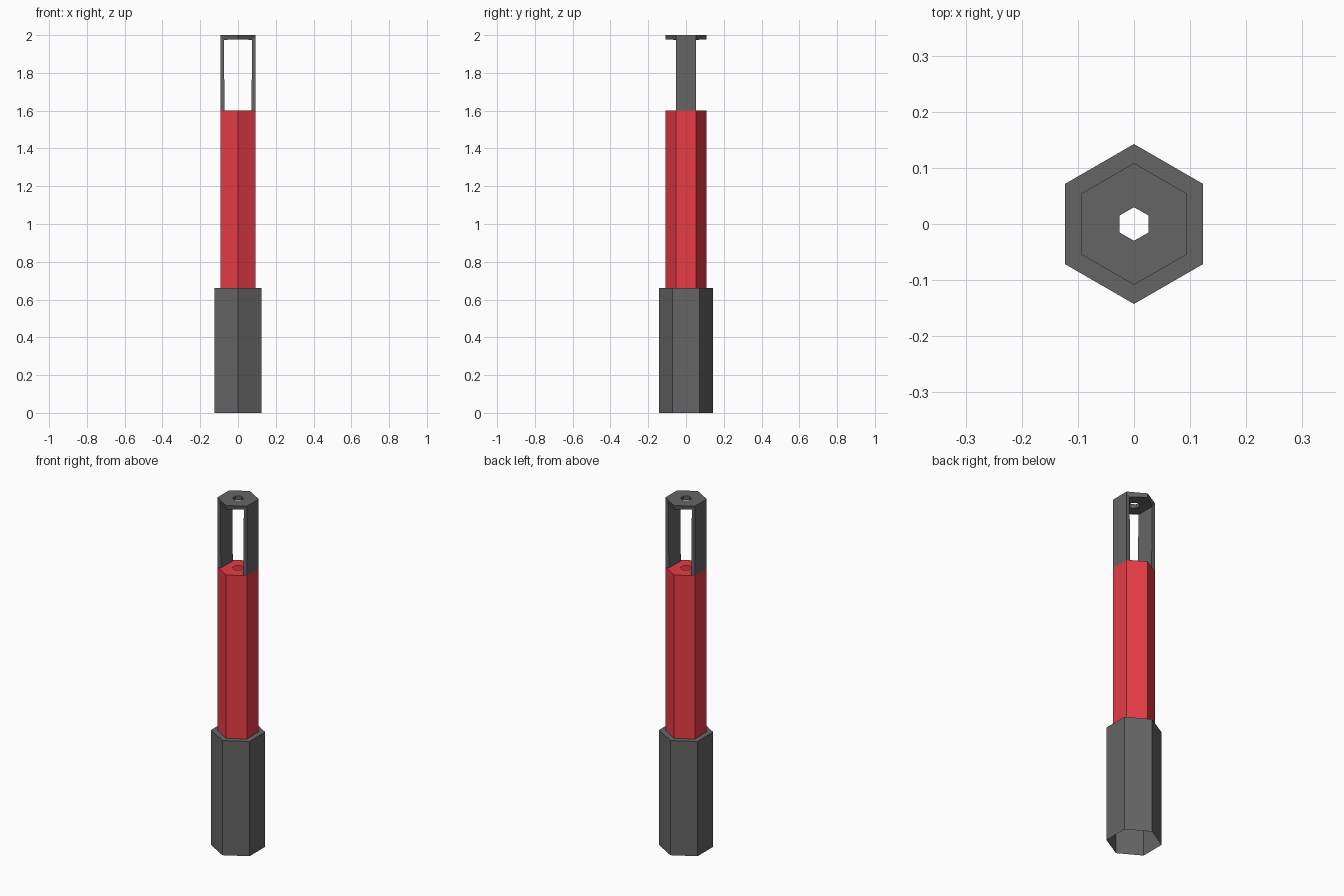
import bpy, bmesh, math

if "Cube" in bpy.data.objects:
    bpy.data.objects.remove(bpy.data.objects["Cube"])

SIDES = 6
R_GRIP, R_BODY, R_HOLE = 0.1425, 0.1085, 0.03
Z_GRIP, Z_BODY, Z_TOP = 0.66, 1.6, 2.0


def material(name, rgb):
    m = bpy.data.materials.new(name)
    m.diffuse_color = (*rgb, 1)
    m.use_nodes = True
    m.node_tree.nodes["Principled BSDF"].inputs["Base Color"].default_value = m.diffuse_color
    return m


def ring(bm, r, z):
    # hexagon with corners on the y axis, flats on the x axis
    return [bm.verts.new((r * math.cos(math.radians(60 * i - 30)),
                          r * math.sin(math.radians(60 * i - 30)), z))
            for i in range(SIDES)]


def bridge(bm, low, high, sides=range(SIDES)):
    for i in sides:
        j = (i + 1) % SIDES
        bm.faces.new((low[i], low[j], high[j], high[i]))


def finish(name, bm, mat=None):
    mesh = bpy.data.meshes.new(name)
    bm.to_mesh(mesh)
    bm.free()
    obj = bpy.data.objects.new(name, mesh)
    bpy.context.collection.objects.link(obj)
    if mat:
        mesh.materials.append(mat)
    return obj


def lathe(name, profile, mat=None):
    bm = bmesh.new()
    rings = [ring(bm, r, z) for r, z in profile]
    for a, b in zip(rings, rings[1:]):
        bridge(bm, a, b)
    return finish(name, bm, mat)


grey = material("dark_grey", (0.13, 0.13, 0.13))
red = material("red", (0.80, 0.045, 0.06))
pale = material("cap_grey", (0.13, 0.13, 0.13))

# Open-bottomed grip sleeve with a ledge on top
lathe("grip", [(R_GRIP, 0), (R_GRIP, Z_GRIP), (R_BODY, Z_GRIP)], grey)

# Red shaft with a small hole in its top face
lathe("shaft", [(R_BODY, Z_GRIP), (R_BODY, Z_BODY), (R_HOLE, Z_BODY)], red)

# Pierced cap carried by two side struts, thickened inwards with mitred corners
bm = bmesh.new()
base, rim, hole = ring(bm, R_BODY, Z_BODY), ring(bm, R_BODY, Z_TOP), ring(bm, R_HOLE, Z_TOP)
bridge(bm, base, rim, (0, 3))
bridge(bm, rim, hole)
for v in [v for v in bm.verts if not v.link_faces]:
    bm.verts.remove(v)
cage = finish("cap_and_struts", bm, pale)
solid = cage.modifiers.new("thickness", 'SOLIDIFY')
solid.thickness = 0.023
solid.offset = -1
solid.use_even_offset = True
